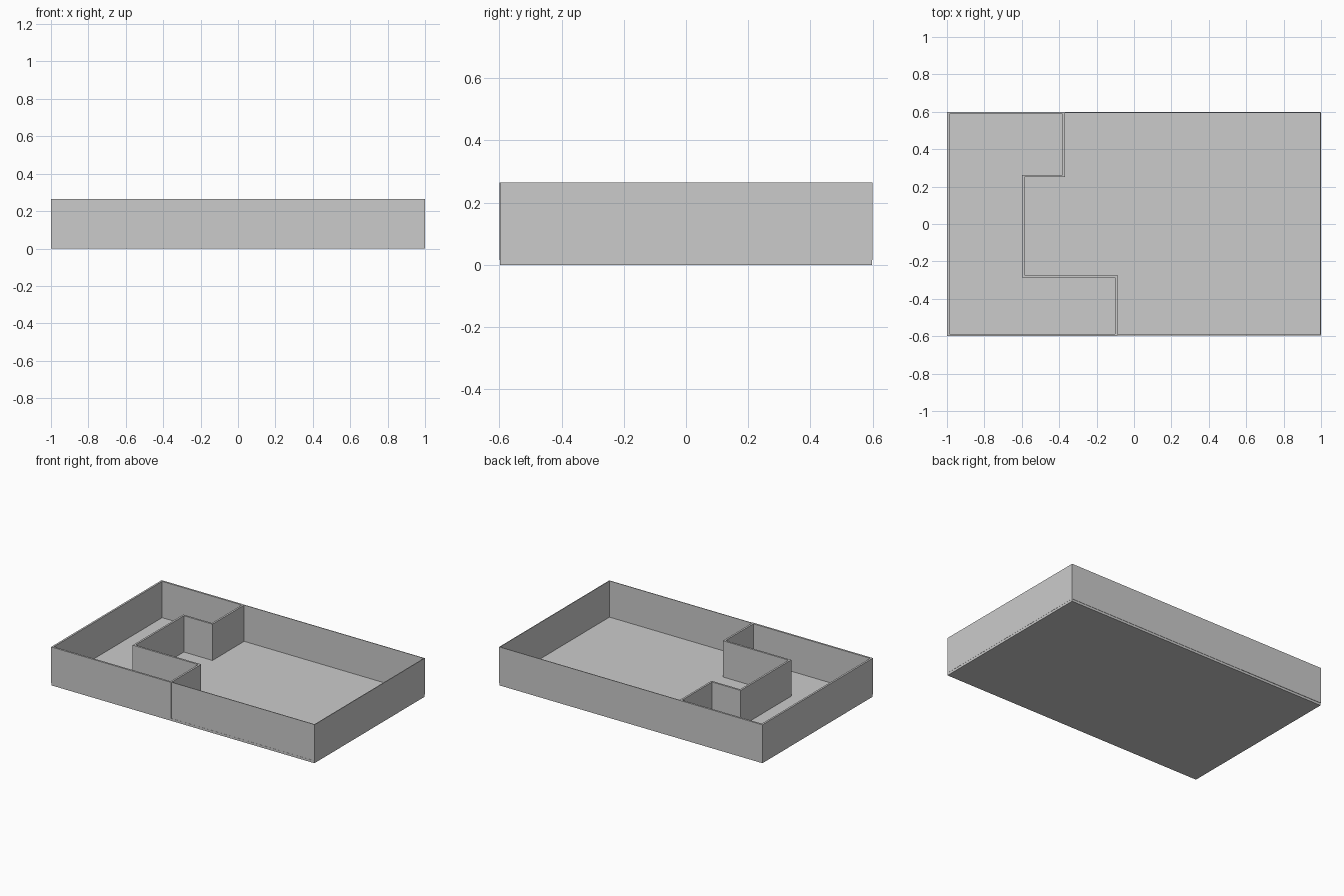
import bpy, bmesh
from mathutils import Vector

if "Cube" in bpy.data.objects:
    bpy.data.objects.remove(bpy.data.objects["Cube"])

FLOOR, TOP = 0.016, 0.265


def wall(name, path, thick, closed):
    """Upright wall along a clockwise path, thickened to the right, mitred corners."""
    pts = [Vector(p) for p in path]
    n = len(pts)
    segs = n if closed else n - 1
    normals = []
    for i in range(segs):
        d = (pts[(i + 1) % n] - pts[i]).normalized()
        normals.append(Vector((d.y, -d.x)))
    inner = []
    for i, p in enumerate(pts):
        a = normals[i - 1] if closed or i > 0 else normals[0]
        b = normals[i % segs] if closed or i < segs else normals[-1]
        m = a + b
        inner.append(p + m * (thick * 2 / m.length_squared))

    bm = bmesh.new()
    rings = []
    for o, q in zip(pts, inner):
        rings.append([bm.verts.new((*c, z)) for c, z in
                      ((o, FLOOR), (q, FLOOR), (q, TOP), (o, TOP))])
    for i in range(segs):
        r, s = rings[i], rings[(i + 1) % n]
        for k in range(4):
            j = (k + 1) % 4
            bm.faces.new((r[k], r[j], s[j], s[k]))
    if not closed:
        bm.faces.new(rings[0])
        bm.faces.new(rings[-1][::-1])
    bmesh.ops.recalc_face_normals(bm, faces=bm.faces)
    mesh = bpy.data.meshes.new(name)
    bm.to_mesh(mesh)
    bm.free()
    bpy.context.collection.objects.link(bpy.data.objects.new(name, mesh))


# Floor slab
bpy.ops.mesh.primitive_cube_add(size=1, location=(0, 0, FLOOR / 2))
floor = bpy.context.object
floor.name = "floor"
floor.scale = (1.998, 1.194, FLOOR)

# Stepped enclosure on the left, including the partition
wall("left_enclosure_wall",
     [(-1, 0.6), (-0.369, 0.6), (-0.369, 0.25), (-0.586, 0.25),
      (-0.586, -0.274), (-0.088, -0.274), (-0.088, -0.6), (-1, -0.6)],
     0.013, True)

# Thin outer wall around the right side
wall("right_outer_wall",
     [(-0.369, 0.599), (1, 0.599), (1, -0.596), (-0.088, -0.596)],
     0.005, False)
